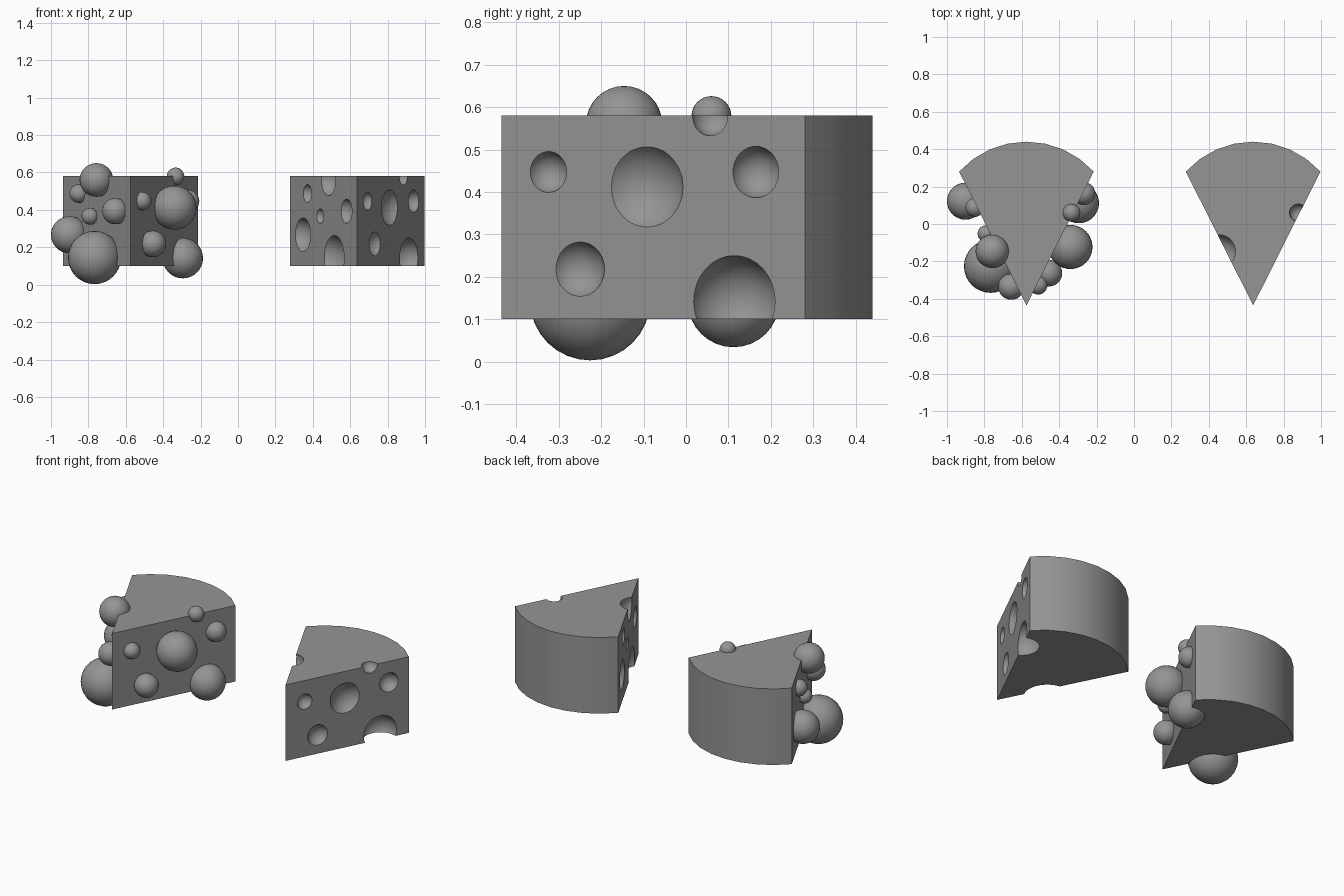
import bpy, bmesh, math

if "Cube" in bpy.data.objects:
    bpy.data.objects.remove(bpy.data.objects["Cube"])

grey = bpy.data.materials.new("plain_grey")
grey.diffuse_color = (0.3, 0.3, 0.3, 1)
grey.use_nodes = True
grey.node_tree.nodes["Principled BSDF"].inputs["Base Color"].default_value = grey.diffuse_color

LEFT_X, RIGHT_X = -0.575, 0.637
Z0, Z1 = 0.10, 0.58

# Bubbles relative to the wedge axis: x, y, z, radius
BUBBLES = [
    # right cut face
    (0.235, -0.123, 0.412, 0.118),
    (0.063, -0.328, 0.447, 0.049),
    (0.307, 0.162, 0.447, 0.061),
    (0.120, -0.263, 0.218, 0.071),
    (0.280, 0.112, 0.142, 0.108),
    (0.241, 0.060, 0.579, 0.047),
    # left cut face
    (-0.192, -0.226, 0.145, 0.142),
    (-0.182, -0.146, 0.560, 0.090),
    (-0.326, 0.122, 0.267, 0.099),
    (-0.081, -0.335, 0.393, 0.070),
    (-0.216, -0.052, 0.366, 0.045),
    (-0.276, 0.088, 0.487, 0.050),
]


def activate(ob):
    bpy.ops.object.select_all(action='DESELECT')
    ob.select_set(True)
    bpy.context.view_layer.objects.active = ob


def smooth(ob, degrees=30):
    activate(ob)
    bpy.ops.object.shade_smooth_by_angle(angle=math.radians(degrees))


# Wedge: pointed front, rounded rind at the back
def wedge(name, x):
    r, cy, half = 0.485, -0.045, math.radians(47.9)
    pts = [(0, -0.435)]
    for i in range(9):
        a = half - 2 * half * i / 8
        pts.append((r * math.sin(a), cy + r * math.cos(a)))
    bm = bmesh.new()
    face = bm.faces.new([bm.verts.new((px, py, Z0)) for px, py in pts])
    top = bmesh.ops.extrude_face_region(bm, geom=[face])["geom"]
    bmesh.ops.translate(bm, vec=(0, 0, Z1 - Z0),
                        verts=[v for v in top if isinstance(v, bmesh.types.BMVert)])
    bmesh.ops.recalc_face_normals(bm, faces=bm.faces)
    me = bpy.data.meshes.new(name)
    bm.to_mesh(me)
    bm.free()
    me.materials.append(grey)
    ob = bpy.data.objects.new(name, me)
    ob.location.x = x
    bpy.context.collection.objects.link(ob)
    return ob


def bubble(name, x, data):
    bx, by, bz, r = data
    bpy.ops.mesh.primitive_uv_sphere_add(segments=32, ring_count=16, radius=r,
                                         location=(x + bx, by, bz))
    ob = bpy.context.object
    ob.name = name
    ob.data.materials.append(grey)
    return ob


# Left wedge with the bubbles standing in it
smooth(wedge("uncut_cheese_wedge", LEFT_X))
for i, data in enumerate(BUBBLES):
    smooth(bubble(f"hole_bubble_{i + 1}", LEFT_X, data))

# Right wedge with the same bubbles carved out
cheese = wedge("holed_cheese_wedge", RIGHT_X)
for data in BUBBLES:
    cutter = bubble("hole_cutter", RIGHT_X, data)
    cutter.hide_render = True
    mod = cheese.modifiers.new("hole", 'BOOLEAN')
    mod.operation = 'DIFFERENCE'
    mod.solver = 'EXACT'
    mod.object = cutter
    activate(cheese)
    bpy.ops.object.modifier_apply(modifier=mod.name)
    bpy.data.objects.remove(cutter)
smooth(cheese)
